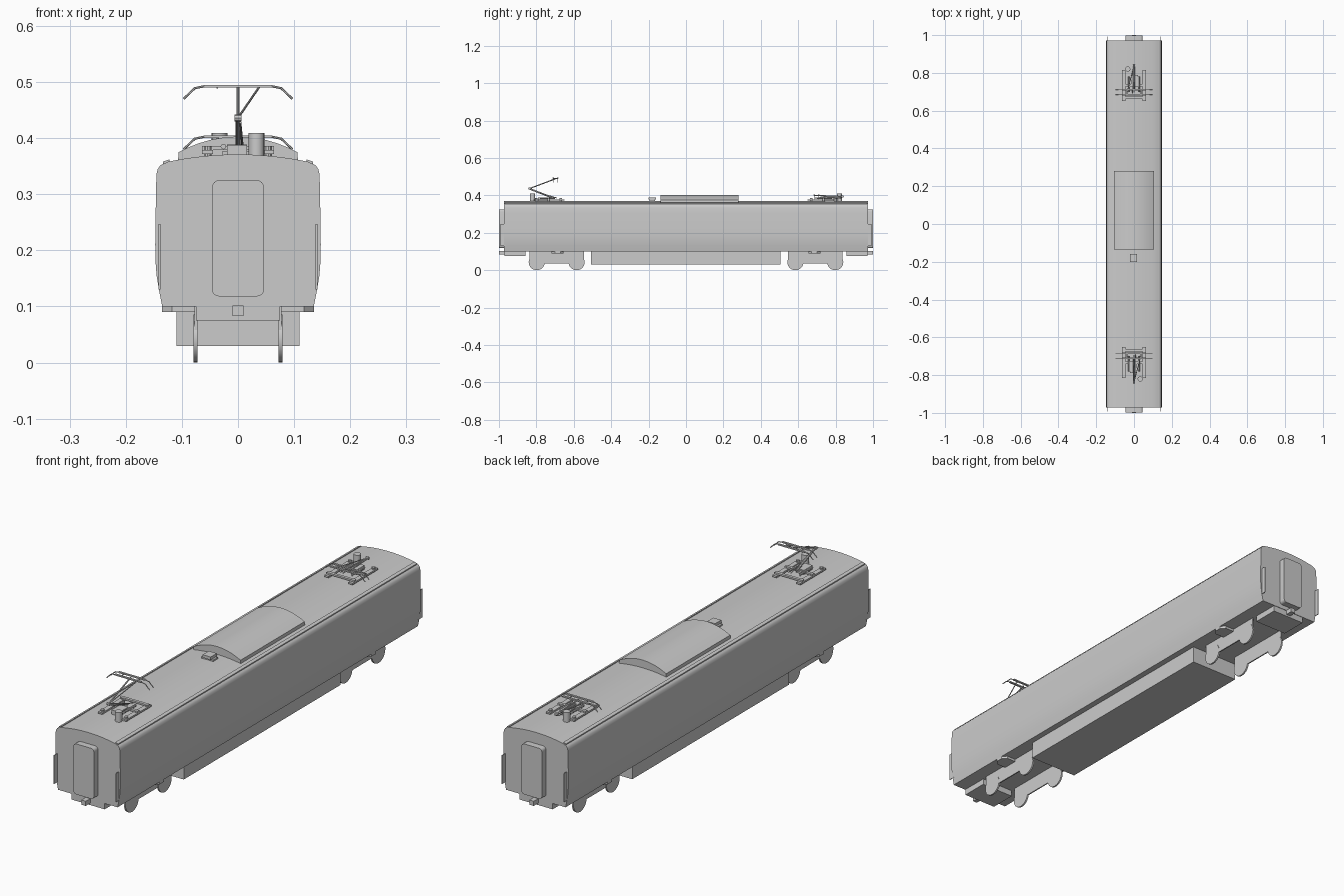
import bpy, bmesh, math
from mathutils import Vector, Matrix

if "Cube" in bpy.data.objects:
    bpy.data.objects.remove(bpy.data.objects["Cube"])


def finish(name, bm, smooth=False):
    bmesh.ops.recalc_face_normals(bm, faces=bm.faces)
    me = bpy.data.meshes.new(name)
    bm.to_mesh(me)
    bm.free()
    ob = bpy.data.objects.new(name, me)
    bpy.context.collection.objects.link(ob)
    if smooth:
        bpy.ops.object.select_all(action='DESELECT')
        ob.select_set(True)
        bpy.context.view_layer.objects.active = ob
        bpy.ops.object.shade_smooth_by_angle(angle=math.radians(32))
    return ob


def prism(name, pts, axis, a, b, smooth=False):
    """Extrude a 2D outline along y (x,z points), z (x,y points) or x (y,z points)."""
    place = {'x': lambda p, t: (t, p[0], p[1]),
             'y': lambda p, t: (p[0], t, p[1]),
             'z': lambda p, t: (p[0], p[1], t)}[axis]
    bm = bmesh.new()
    lo = [bm.verts.new(place(p, a)) for p in pts]
    hi = [bm.verts.new(place(p, b)) for p in pts]
    bm.faces.new(lo)
    bm.faces.new(hi)
    n = len(pts)
    for i in range(n):
        bm.faces.new((lo[i], lo[(i + 1) % n], hi[(i + 1) % n], hi[i]))
    return finish(name, bm, smooth)


def box(name, x0, x1, y0, y1, z0, z1):
    return prism(name, [(x0, y0), (x1, y0), (x1, y1), (x0, y1)], 'z', z0, z1)


def rod(name, a, b, r, seg=8):
    a, b = Vector(a), Vector(b)
    bm = bmesh.new()
    rot = (b - a).to_track_quat('Z', 'Y').to_matrix().to_4x4()
    bmesh.ops.create_cone(bm, cap_ends=True, segments=seg, radius1=r, radius2=r,
                          depth=(b - a).length,
                          matrix=Matrix.Translation((a + b) / 2) @ rot)
    return finish(name, bm, True)


def mirrored(half):
    return half + [(-x, z) for x, z in reversed(half) if x > 0]


# Car body: bulging sides, rounded cantrail, shallow arched roof
roof = [(x, 0.371 - 0.013 * (x / 0.125) ** 2) for x in (0.125, 0.1, 0.075, 0.05, 0.025, 0)]
body = [(0.135, 0.1), (0.141, 0.13), (0.145, 0.155), (0.147, 0.18), (0.1475, 0.21),
        (0.147, 0.26), (0.146, 0.3), (0.1455, 0.335), (0.143, 0.345), (0.138, 0.352),
        (0.131, 0.355)] + roof
prism("car_body", mirrored(body), 'y', -0.972, 0.972, True)

# Roof gutters
for s in (-1, 1):
    prism("roof_gutter", [(s * 0.122, 0.355), (s * 0.134, 0.353), (s * 0.134, 0.358),
                          (s * 0.122, 0.362)], 'y', -0.968, 0.968)

# Roof cooling unit and small roof fitting
unit = [(0.107, 0.355), (0.106, 0.375)] + [
    (x, 0.403 - 0.028 * (x / 0.106) ** 2) for x in (0.09, 0.07, 0.05, 0.025, 0)]
prism("roof_cooling_unit", mirrored(unit), 'y', -0.135, 0.28, True)
box("roof_fitting_base", -0.028, 0.024, -0.195, -0.165, 0.365, 0.377)
box("roof_fitting_top", -0.02, 0.016, -0.2, -0.16, 0.377, 0.389)

# Underfloor equipment box
box("underfloor_equipment", -0.11, 0.11, -0.508, 0.505, 0.03, 0.102)

for e in (-1, 1):
    # Gangway door with rounded corners
    door = []
    for cx, cz, a0 in ((1, 1, 0), (-1, 1, 90), (-1, -1, 180), (1, -1, 270)):
        for k in range(5):
            a = math.radians(a0 + k * 22.5)
            door.append((cx * 0.034 + 0.012 * math.cos(a),
                         0.2215 + cz * 0.0915 + 0.012 * math.sin(a)))
    prism("gangway_door", door, 'y', e * 0.97, e * 0.999, True)

    # Coupler and end underframe
    box("coupler", -0.01, 0.01, e * 0.9, e * 1.0, 0.083, 0.102)
    box("end_underframe", -0.075, 0.075, e * 0.858, e * 0.97, 0.075, 0.102)

    for s in (-1, 1):
        # Corner shield plates
        box("corner_plate", s * 0.1385, s * 0.1415, e * 0.965, e * 0.992, 0.13, 0.247)

        # Bogie side frame, wheels and bolster
        box("bogie_side_frame", s * 0.0725, s * 0.0775,
            e * 0.545, e * 0.838, 0.035, 0.102).name = "bogie_side_frame"
        for y in (0.585, 0.798):
            rod("wheel", (s * 0.072, e * y, 0.043), (s * 0.079, e * y, 0.043), 0.043, 28)
        prism("bogie_bolster", [(s * 0.073, e * 0.655), (s * 0.118, e * 0.655),
                                (s * 0.135, e * 0.672), (s * 0.135, e * 0.7),
                                (s * 0.118, e * 0.718), (s * 0.073, e * 0.718)],
              'z', 0.09, 0.102)


def pantograph(raised):
    """Single-arm pantograph at the front end; returns its parts."""
    parts = []
    # Base frame on insulators
    for s in (-1, 1):
        parts.append(box("base_rail", s * 0.045, s * 0.064, -0.815, -0.65, 0.372, 0.379))
        for y in (-0.8, -0.735, -0.67):
            parts.append(rod("base_insulator", (s * 0.054, y, 0.362),
                             (s * 0.054, y, 0.386), 0.007, 10))
        parts.append(rod("raising_spring", (s * 0.026, -0.7, 0.385),
                         (s * 0.026, -0.78, 0.385), 0.005))
    for y in (-0.735, -0.668):
        parts.append(box("base_crossbar", -0.064, 0.064, y - 0.006, y + 0.006, 0.379, 0.386))
    parts.append(box("drive_box", -0.02, 0.016, -0.79, -0.735, 0.368, 0.388))
    parts.append(rod("lightning_arrester", (0.033, -0.82, 0.365), (0.033, -0.82, 0.409), 0.014, 16))
    # Arms
    foot = (0, -0.715, 0.388)
    knee = (0, -0.838, 0.436 if raised else 0.394)
    top = 0.493 if raised else 0.403
    parts.append(rod("lower_arm", foot, knee, 0.0045))
    parts.append(rod("knee_joint", (-0.006, *knee[1:]), (0.006, *knee[1:]), 0.006))
    parts.append(rod("upper_arm", knee, (0, -0.695, top - 0.003), 0.003))
    parts.append(rod("upper_strut", knee, (0.037, -0.695, top - 0.003), 0.002))
    parts.append(rod("guide_rod", (0.008, -0.69, 0.386),
                     (0.004, knee[1] + 0.01, knee[2] - 0.008), 0.002))
    # Collector head with drooping horns
    for y in (-0.71, -0.685):
        parts.append(box("contact_strip", -0.06, 0.06, y - 0.004, y + 0.004, top - 0.003, top + 0.002))
        for s in (-1, 1):
            parts.append(rod("collector_horn", (s * 0.058, y, top),
                             (s * 0.077, y, top - 0.004), 0.002, 6))
            parts.append(rod("collector_horn_tip", (s * 0.076, y, top - 0.003),
                             (s * 0.097, y, top - 0.023), 0.002, 6))
    for s in (-1, 1):
        parts.append(rod("head_link", (s * 0.037, -0.71, top - 0.003),
                         (s * 0.037, -0.685, top - 0.003), 0.002, 6))
    return parts


# Raised pantograph at the front, folded one turned round at the rear
pantograph(True)
for ob in pantograph(False):
    ob.data.transform(Matrix.Rotation(math.pi, 4, 'Z'))
